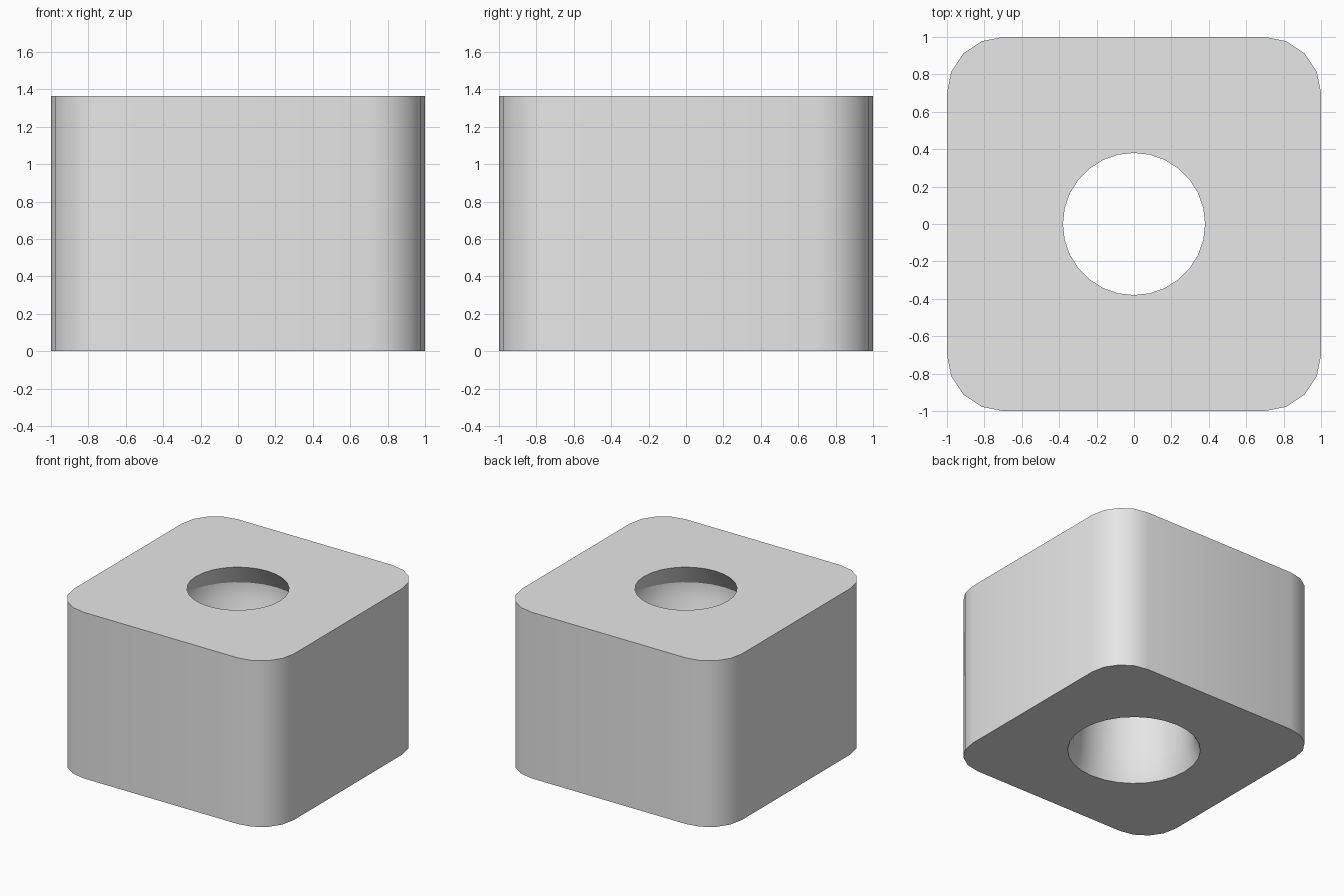
import bpy
import bmesh
import math

if "Cube" in bpy.data.objects:
    bpy.data.objects.remove(bpy.data.objects["Cube"], do_unlink=True)

HEIGHT = 1.365
CORNER = 0.3
SIDES = 28

grey = bpy.data.materials.new("light_grey")
grey.use_nodes = True
grey.diffuse_color = (0.8, 0.8, 0.8, 1)
grey.node_tree.nodes["Principled BSDF"].inputs["Base Color"].default_value = (0.8, 0.8, 0.8, 1)


def make_object(name, bm):
    bmesh.ops.recalc_face_normals(bm, faces=bm.faces)
    mesh = bpy.data.meshes.new(name)
    bm.to_mesh(mesh)
    bm.free()
    mesh.materials.append(grey)
    obj = bpy.data.objects.new(name, mesh)
    bpy.context.collection.objects.link(obj)
    return obj


# Square block with rounded vertical corners
bm = bmesh.new()
bmesh.ops.create_cube(bm, size=2)
for v in bm.verts:
    v.co.z = HEIGHT if v.co.z > 0 else 0
uprights = [e for e in bm.edges if abs(e.verts[0].co.z - e.verts[1].co.z) > 0.1]
bmesh.ops.bevel(bm, geom=uprights, offset=CORNER, offset_type='OFFSET',
                segments=4, profile=0.5, affect='EDGES')
block = make_object("block", bm)

# Stepped bore turned from (radius, height) pairs
profile = [(0.5, -0.1), (0.5, 0), (0.46, 0.1), (0.44, 0.33), (0.4, 0.6),
           (0.39, 0.8), (0.5, 1.06), (0.5, 1.185), (0.38, HEIGHT), (0.38, HEIGHT + 0.1)]
bm = bmesh.new()
rings = []
for r, z in profile:
    angles = [2 * math.pi * i / SIDES for i in range(SIDES)]
    rings.append([bm.verts.new((r * math.cos(a), r * math.sin(a), z)) for a in angles])
for low, high in zip(rings, rings[1:]):
    for i in range(SIDES):
        j = (i + 1) % SIDES
        bm.faces.new((low[i], low[j], high[j], high[i]))
bm.faces.new(rings[0])
bm.faces.new(rings[-1])
cutter = make_object("bore_cutter", bm)
cutter.hide_render = True

# Cut the bore through the block
cut = block.modifiers.new("bore", 'BOOLEAN')
cut.operation = 'DIFFERENCE'
cut.solver = 'EXACT'
cut.object = cutter
bpy.ops.object.select_all(action='DESELECT')
block.select_set(True)
bpy.context.view_layer.objects.active = block
bpy.ops.object.modifier_apply(modifier=cut.name)
bpy.data.objects.remove(cutter, do_unlink=True)

# Smooth walls with crisp rims
bpy.ops.object.shade_smooth_by_angle(angle=math.radians(25))
